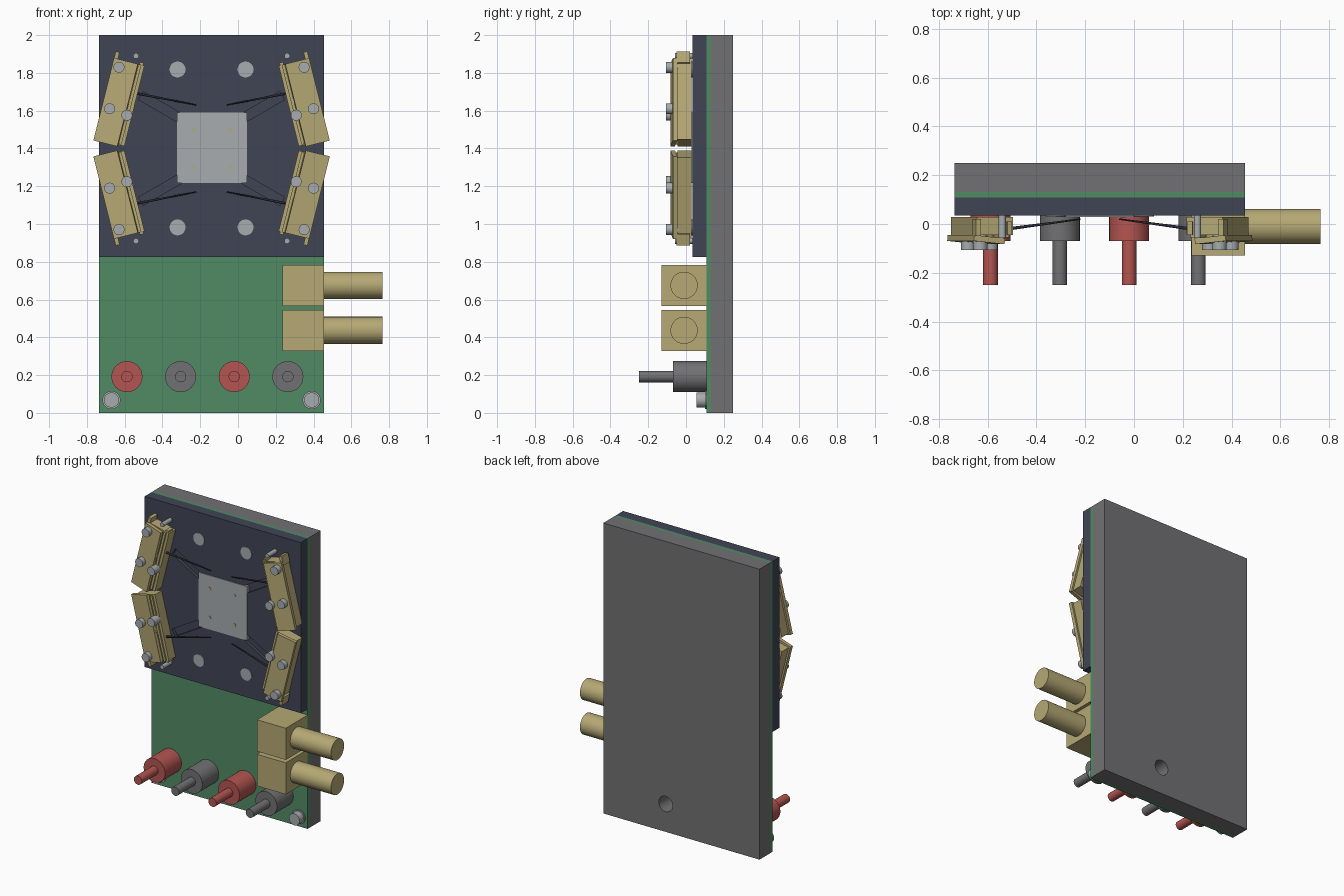
import bpy, bmesh, math
from mathutils import Matrix, Vector

if "Cube" in bpy.data.objects:
    bpy.data.objects.remove(bpy.data.objects["Cube"])


def material(name, *rgb):
    lin = [(c / 255) ** 2.2 for c in rgb] + [1]
    m = bpy.data.materials.new(name)
    m.use_nodes = True
    m.diffuse_color = lin
    m.node_tree.nodes["Principled BSDF"].inputs["Base Color"].default_value = lin
    return m


navy = material("navy slate", 66, 71, 86)
green = material("board green", 82, 138, 100)
grey = material("plate grey", 113, 113, 115)
steel = material("light steel", 166, 171, 174)
brass = material("brass", 180, 167, 116)
red = material("socket red", 178, 86, 82)
black = material("needle black", 45, 48, 57)

# Centre of the four-fold mirrored layout
CX, CZ = -0.14, 1.40
centre = bpy.data.objects.new("mirror_centre", None)
centre.location = (CX, 0, CZ)
centre.hide_render = True
bpy.context.collection.objects.link(centre)


def finish(name, bm, mat, mirror):
    bmesh.ops.recalc_face_normals(bm, faces=bm.faces)
    me = bpy.data.meshes.new(name)
    bm.to_mesh(me)
    bm.free()
    me.materials.append(mat)
    ob = bpy.data.objects.new(name, me)
    bpy.context.collection.objects.link(ob)
    if mirror:
        mod = ob.modifiers.new("Mirror", 'MIRROR')
        mod.use_axis = (True, False, True)
        mod.mirror_object = centre
        mod.use_mirror_merge = False
    return ob


def box(name, xs, ys, zs, mat, matrix=None, mirror=False):
    bm = bmesh.new()
    bmesh.ops.create_cube(bm, size=1)
    for v in bm.verts:
        v.co = [a + (c + 0.5) * (b - a) for c, (a, b) in zip(v.co, (xs, ys, zs))]
    if matrix:
        bm.transform(matrix)
    return finish(name, bm, mat, mirror)


def rod(name, p, q, r, mat, sides=32, mirror=False, r2=None):
    p, q = Vector(p), Vector(q)
    bm = bmesh.new()
    bmesh.ops.create_cone(bm, cap_ends=True, segments=sides, radius1=r,
                          radius2=r if r2 is None else r2, depth=(q - p).length)
    if sides > 6:
        for f in bm.faces:
            f.smooth = len(f.verts) == 4
    turn = (q - p).to_track_quat('Z', 'Y').to_matrix().to_4x4()
    bm.transform(Matrix.Translation((p + q) / 2) @ turn)
    return finish(name, bm, mat, mirror)


def peg(name, x, z, y0, y1, r, mat, **kw):
    return rod(name, (x, y0, z), (x, y1, z), r, mat, **kw)


def cut(target, cutter):
    cutter.hide_render = True
    cutter.hide_viewport = True
    cutter.display_type = 'WIRE'
    mod = target.modifiers.new("Cut", 'BOOLEAN')
    mod.operation = 'DIFFERENCE'
    mod.solver = 'EXACT'
    mod.object = cutter


# Layered plates
WIDE = (-0.735, 0.455)
back = box("back_plate", WIDE, (0.132, 0.25), (0, 2), grey)
box("circuit_board", WIDE, (0.108, 0.132), (0, 2), green)
block = box("mounting_block", WIDE, (0.034, 0.108), (0.825, 2), navy)

# Central sample with contact dots
box("sample_plate", (-0.322, 0.048), (0.029, 0.05), (1.218, 1.59), steel)
peg("contact_dot", -0.235, 1.50, 0.026, 0.03, 0.01, brass, sides=12, mirror=True)

# Through bolts with hexagonal pockets in the back
peg("block_bolt", -0.32, 1.818, 0.03, 0.06, 0.042, steel, mirror=True)
cut(back, peg("block_pocket_cutter", -0.32, 1.818, 0.215, 0.3, 0.047, grey, sides=6, mirror=True))
peg("block_nut", -0.32, 1.818, 0.2, 0.225, 0.045, steel, sides=6, mirror=True)
for x in (-0.67, 0.39):
    peg("foot_screw", x, 0.068, 0.055, 0.11, 0.04, steel)
    peg("foot_washer", x, 0.068, 0.1, 0.11, 0.048, steel)
    cut(back, peg("foot_pocket_cutter", x, 0.068, 0.215, 0.3, 0.047, grey, sides=6))
    peg("foot_nut", x, 0.068, 0.2, 0.225, 0.045, steel, sides=6)

# Row of plug sockets
for i, mat in enumerate((red, grey, red, grey)):
    x = -0.588 + i * 0.284
    peg("socket_body", x, 0.192, -0.07, 0.11, 0.082, mat)
    peg("socket_pin", x, 0.192, -0.25, -0.06, 0.03, mat, sides=20)
    cut(back, peg("socket_hole_cutter", x, 0.192, 0.12, 0.3, 0.053, grey))

# Side connectors
for z in (0.437, 0.675):
    box("connector_block", (0.235, 0.455), (-0.13, 0.108), (z - 0.109, z + 0.109), brass)
    rod("connector_barrel", (0.45, -0.01, z), (0.765, -0.01, z), 0.072, brass)

# Probe clamps: modelled upper left, mirrored to the other corners
place = Matrix.Translation((-0.63, 0, 1.64)) @ Matrix.Rotation(math.radians(14), 4, 'Y')
tilt = place @ Matrix.Translation((0, -0.066, 0)) @ Matrix.Rotation(math.radians(-6), 4, 'Z')


def spot(a, y, b):
    return place @ Vector((a, y, b))


body = box("clamp_body", (-0.07, 0.083), (-0.045, 0.028), (-0.215, 0.225), brass, place, True)
box("clamp_rail", (0.05, 0.066), (-0.056, -0.04), (-0.21, 0.225), brass, place, True)
box("clamp_prong", (-0.083, -0.062), (-0.05, 0.02), (0.2, 0.262), brass, place, True)
box("clamp_tab", (0.055, 0.075), (-0.045, 0.01), (0.2, 0.238), brass, place, True)
cap = box("clamp_cap", (-0.083, 0.048), (-0.012, 0.012), (-0.225, 0.225), brass, tilt, True)
well = rod("clamp_well_cutter", spot(0.0145, -0.2, 0.024), spot(0.0145, -0.03, 0.024),
           0.052, brass, mirror=True)
cut(cap, well)
cut(body, well)
rod("clamp_sleeve", spot(0.0145, -0.068, 0.024), spot(0.0145, -0.025, 0.024), 0.036, brass, mirror=True)
rod("clamp_sleeve_core", spot(0.0145, -0.071, 0.024), spot(0.0145, -0.06, 0.024), 0.02, brass, mirror=True)
for a, b in ((-0.046, 0.184), (-0.041, -0.041), (0.056, -0.052)):
    rod("clamp_bolt", spot(a, -0.107, b), spot(a, -0.04, b), 0.029, steel, sides=24, mirror=True)
peg("clamp_stop_pin", -0.54, 1.89, -0.057, 0.04, 0.015, steel, sides=16, mirror=True)

# Probe needles and the grooves beneath them
rod("probe_needle", (-0.53, -0.022, 1.69), (-0.22, 0.02, 1.63), 0.007, black,
    sides=12, mirror=True, r2=0.003)
run = Matrix.Translation((-0.41, 0, 1.62)) @ Matrix.Rotation(math.radians(30), 4, 'Y')
cut(block, box("groove_cutter", (-0.12, 0.12), (0, 0.055), (-0.025, 0.025), navy, run, True))
cut(block, peg("corner_relief_cutter", -0.315, 1.592, 0, 0.055, 0.02, navy, sides=16, mirror=True))
